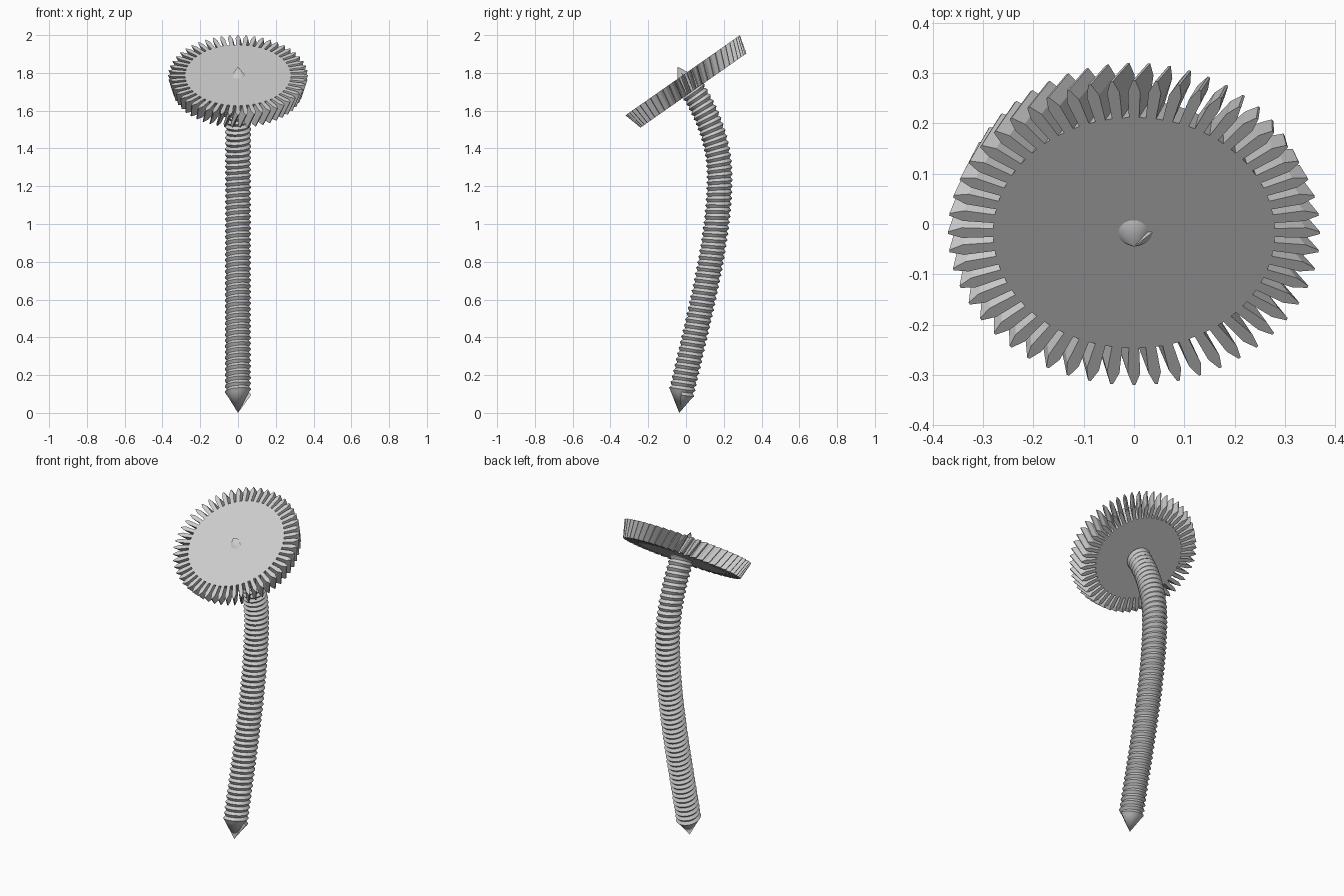
import bpy, bmesh, math
from mathutils import Vector, Matrix
from mathutils.geometry import interpolate_bezier

if "Cube" in bpy.data.objects:
    bpy.data.objects.remove(bpy.data.objects["Cube"])


def finish(bm, name):
    bmesh.ops.recalc_face_normals(bm, faces=bm.faces)
    me = bpy.data.meshes.new(name)
    bm.to_mesh(me)
    bm.free()
    ob = bpy.data.objects.new(name, me)
    bpy.context.collection.objects.link(ob)
    return ob


def P(y, z):
    return Vector((0, y, z))


# Bent centre line of the rod, in the y-z plane
path = interpolate_bezier(P(-.03, .08), P(.06, .48), P(.178, .9), P(.178, 1.25), 60)
path += interpolate_bezier(P(.178, 1.25), P(.178, 1.43), P(.112, 1.603), P(0, 1.763), 40)[1:]
lengths = [0]
for a, b in zip(path, path[1:]):
    lengths.append(lengths[-1] + (b - a).length)


def frame(s):
    """Point and tangent at arc length s."""
    s = min(max(s, 0), lengths[-1])
    i = 0
    while i < len(path) - 2 and lengths[i + 1] < s:
        i += 1
    t = (s - lengths[i]) / (lengths[i + 1] - lengths[i])
    a, b = path[max(i - 1, 0)], path[min(i + 2, len(path) - 1)]
    return path[i].lerp(path[i + 1], t), (b - a).normalized()


# Threaded rod: helical root and crest lines, closed by a cone at each end
SEG, TURNS = 24, 55
R_ROOT, R_CREST = .058, .07
N = SEG * TURNS
bm = bmesh.new()


def helix_vert(k, r, shift=0):
    c, tan = frame((k / SEG + shift) / (TURNS + 1) * lengths[-1])
    side = Vector((1, 0, 0))
    other = tan.cross(side)
    a = math.tau * k / SEG
    return bm.verts.new(c + r * (math.cos(a) * side + math.sin(a) * other))


root = [helix_vert(k, R_ROOT) for k in range(N + SEG + 1)]
crest = [helix_vert(k, R_CREST, .5) for k in range(N + 1)]
for k in range(N):
    bm.faces.new((root[k], root[k + 1], crest[k + 1], crest[k]))
    bm.faces.new((crest[k], crest[k + 1], root[k + SEG + 1], root[k + SEG]))

low_tip = bm.verts.new(P(-.036, 0))
top_tip = bm.verts.new(P(-.045, 1.833))
for k in range(SEG):
    bm.faces.new((low_tip, root[k + 1], root[k]))
    bm.faces.new((top_tip, root[N + k], root[N + k + 1]))
# thread run-outs
bm.faces.new((low_tip, root[0], crest[0], root[SEG]))
bm.faces.new((top_tip, root[N], crest[N], root[N + SEG]))
rod = finish(bm, "threaded_rod")
bpy.context.view_layer.objects.active = rod
rod.select_set(True)
bpy.ops.object.shade_smooth_by_angle(angle=math.radians(20))

# Toothed wheel: tapered towards the underside, with slightly twisted teeth
TEETH, THICK, TAPER = 52, .099, .027
SKEW = math.radians(-5)
PROFILE = [(.28, -.30), (.342, -.30), (.37, -.06), (.37, .06), (.342, .30), (.28, .30)]
bm = bmesh.new()
layers = []
for z, inset, twist in ((0, 0, 0), (-THICK, TAPER, SKEW)):
    teeth = []
    for i in range(TEETH):
        ring = []
        for r, f in PROFILE:
            a = math.tau * (i + f) / TEETH + twist
            ring.append(bm.verts.new(((r - inset) * math.cos(a), (r - inset) * math.sin(a), z)))
        teeth.append(ring)
        bm.faces.new(ring)
    bm.faces.new([v for t in teeth for v in (t[0], t[-1])])
    layers.append([v for t in teeth for v in t])
top, low = layers
for i in range(len(top)):
    j = (i + 1) % len(top)
    bm.faces.new((top[i], top[j], low[j], low[i]))
wheel = finish(bm, "toothed_wheel")
wheel.matrix_world = Matrix.Translation((0, -.0175, 1.7875)) @ Matrix.Rotation(math.radians(35), 4, 'X')
